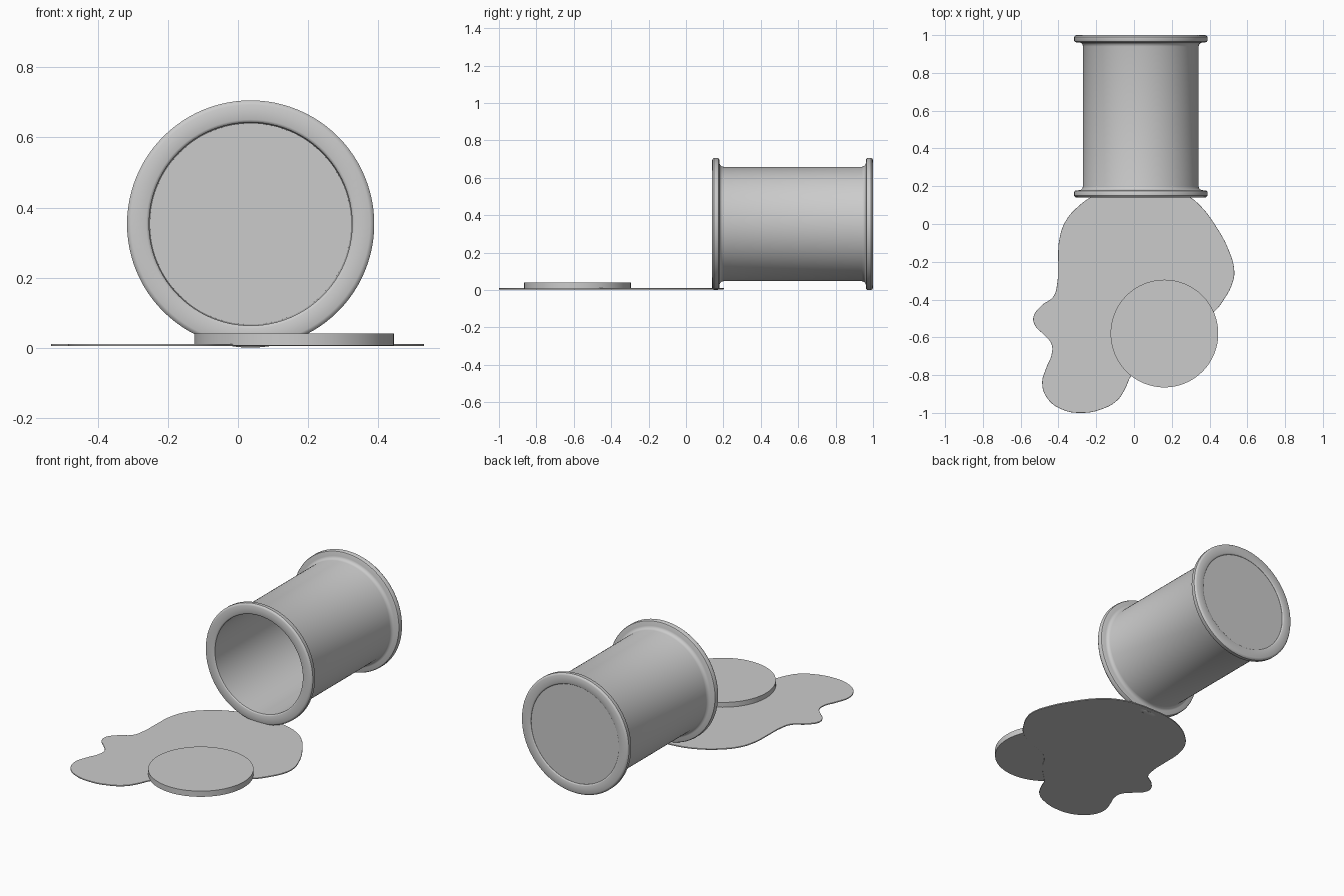
import bpy, math

if "Cube" in bpy.data.objects:
    bpy.data.objects.remove(bpy.data.objects["Cube"])

AXIS_X, AXIS_Z = 0.036, 0.353
SEG = 96


def lathe_y(name, profile):
    """Revolve (radius, y) points around the can's horizontal axis."""
    verts, faces = [], []
    n = len(profile)
    for i in range(SEG):
        a = 2 * math.pi * i / SEG
        for r, y in profile:
            verts.append((r * math.cos(a), y, r * math.sin(a)))
    for i in range(SEG):
        j = (i + 1) % SEG
        for k in range(n - 1):
            faces.append((i * n + k, i * n + k + 1, j * n + k + 1, j * n + k))
    # flat caps on both profile ends (inner floor, outer base)
    faces.append([i * n for i in reversed(range(SEG))])
    faces.append([i * n + n - 1 for i in range(SEG)])
    mesh = bpy.data.meshes.new(name)
    mesh.from_pydata(verts, [], faces)
    obj = bpy.data.objects.new(name, mesh)
    obj.location = (AXIS_X, 0, AXIS_Z)
    bpy.context.collection.objects.link(obj)
    return obj


def finish(obj, angle=35):
    bpy.ops.object.select_all(action='DESELECT')
    obj.select_set(True)
    bpy.context.view_layer.objects.active = obj
    bpy.ops.object.mode_set(mode='EDIT')
    bpy.ops.mesh.select_all(action='SELECT')
    bpy.ops.mesh.normals_make_consistent(inside=False)
    bpy.ops.object.mode_set(mode='OBJECT')
    bpy.ops.object.shade_smooth_by_angle(angle=math.radians(angle))


# Tipped can: inner floor, inner wall, front rim, body, back rim, recessed base
half = [(0.290, 0.146), (0.293, 0.142), (0.298, 0.140), (0.341, 0.140),
        (0.348, 0.143), (0.353, 0.150), (0.353, 0.169), (0.350, 0.175),
        (0.343, 0.178), (0.324, 0.179), (0.316, 0.182), (0.309, 0.189), (0.306, 0.200)]
back = [(r, 1.14 - y) for r, y in reversed(half)]
can = lathe_y("paint_can", [(0.287, 0.982)] + half + back + [(0.290, 0.993)])
finish(can)

# Lid lying on the spill
bpy.ops.mesh.primitive_cylinder_add(vertices=SEG, radius=0.285, depth=0.034,
                                    location=(0.161, -0.58, 0.023))
lid = bpy.context.object
lid.name = "can_lid"
finish(lid)

# Spilled puddle: smooth closed outline with a thin rounded edge
outline = [(0.036, 0.20), (-0.10, 0.19), (-0.21, 0.15), (-0.29, 0.095), (-0.36, 0.015),
           (-0.393, -0.08), (-0.40, -0.20), (-0.404, -0.31), (-0.425, -0.385),
           (-0.49, -0.435), (-0.531, -0.495), (-0.52, -0.54), (-0.475, -0.585),
           (-0.435, -0.635), (-0.434, -0.69), (-0.462, -0.76), (-0.484, -0.845),
           (-0.455, -0.925), (-0.38, -0.98), (-0.28, -0.998), (-0.17, -0.978),
           (-0.09, -0.932), (-0.048, -0.87), (-0.018, -0.805), (0.04, -0.745),
           (0.10, -0.68), (0.145, -0.61), (0.20, -0.565), (0.30, -0.53),
           (0.42, -0.465), (0.48, -0.39), (0.52, -0.31), (0.529, -0.25),
           (0.50, -0.14), (0.43, -0.01), (0.35, 0.095), (0.28, 0.15), (0.17, 0.19)]
curve = bpy.data.curves.new("puddle", 'CURVE')
curve.dimensions = '2D'
curve.fill_mode = 'BOTH'
curve.resolution_u = 6
curve.extrude = 0.0015
curve.bevel_depth = 0.002
curve.bevel_resolution = 2
spline = curve.splines.new('BEZIER')
spline.bezier_points.add(len(outline) - 1)
spline.use_cyclic_u = True
for point, (x, y) in zip(spline.bezier_points, outline):
    point.co = (x, y, 0)
    point.handle_left_type = point.handle_right_type = 'AUTO'
puddle = bpy.data.objects.new("paint_puddle", curve)
puddle.location.z = 0.0075
bpy.context.collection.objects.link(puddle)
bpy.ops.object.select_all(action='DESELECT')
puddle.select_set(True)
bpy.context.view_layer.objects.active = puddle
bpy.ops.object.convert(target='MESH')
finish(bpy.context.object)
